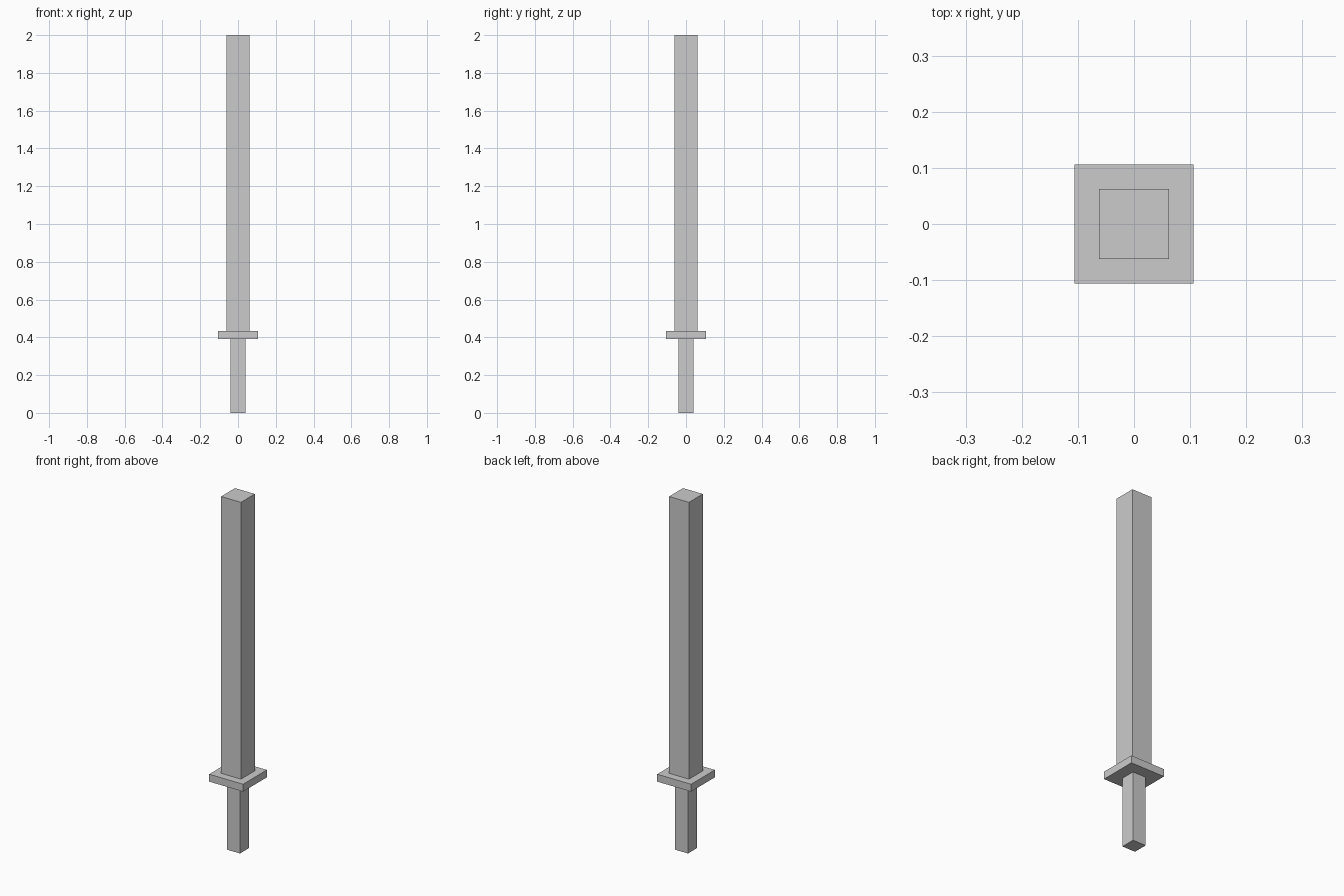
import bpy

if "Cube" in bpy.data.objects:
    bpy.data.objects.remove(bpy.data.objects["Cube"])


def box(name, width, z0, z1):
    """Square-section block centred on the z axis."""
    bpy.ops.mesh.primitive_cube_add(size=1, location=(0, 0, (z0 + z1) / 2))
    obj = bpy.context.object
    obj.name = name
    obj.scale = (width, width, z1 - z0)
    bpy.ops.object.transform_apply(location=False, rotation=False, scale=True)
    return obj


# Narrow grip at the bottom
box("grip", 0.082, 0.0, 0.392)
# Flat square guard
box("guard", 0.212, 0.392, 0.434)
# Long square blade
box("blade", 0.124, 0.434, 2.0)
